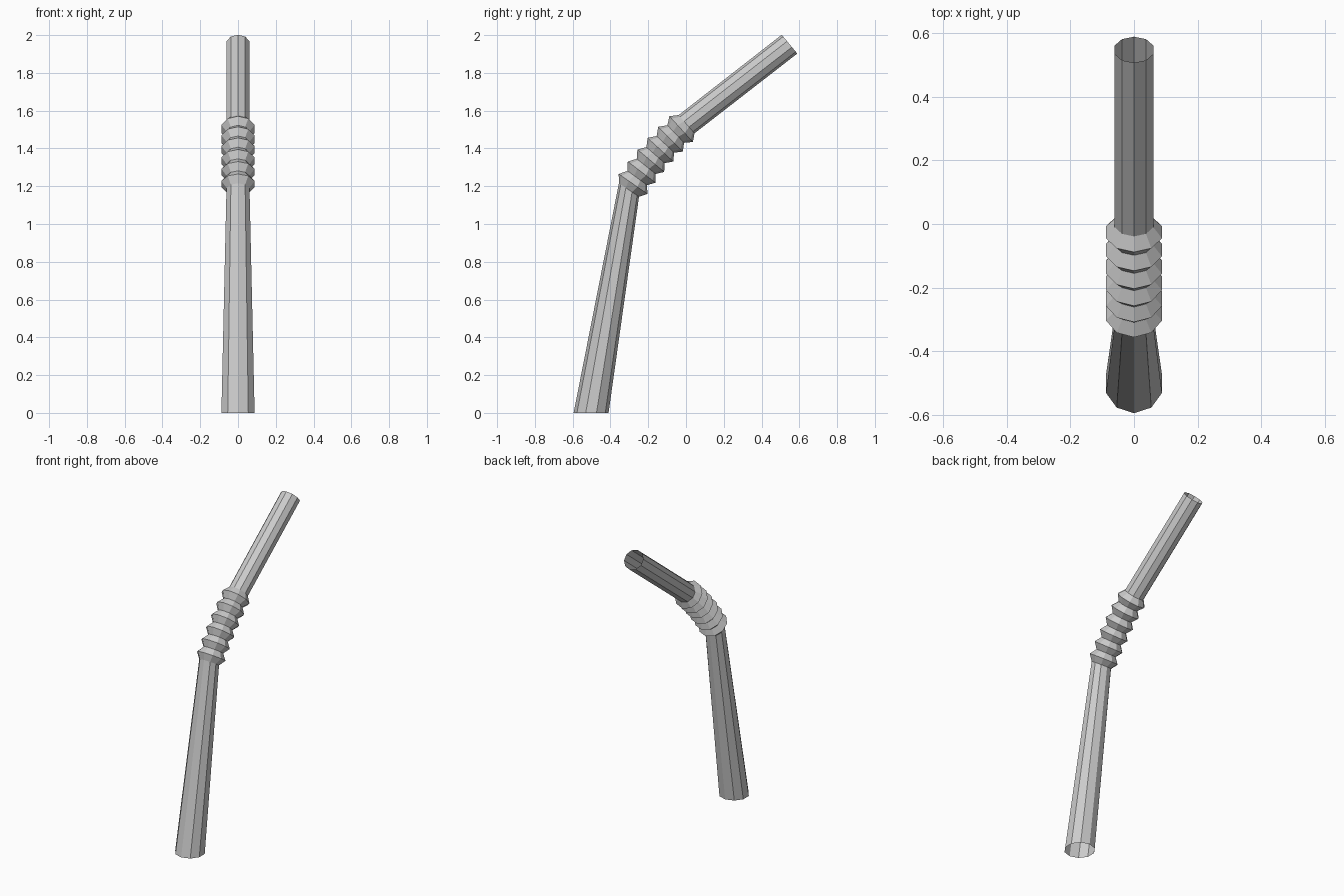
import bpy, bmesh
from math import sin, cos, pi, radians

if "Cube" in bpy.data.objects:
    bpy.data.objects.remove(bpy.data.objects["Cube"])

SIDES = 10
WIDE, NARROW = 0.0925, 0.064


def ring(bm, y, z, r, tilt):
    """Ten-sided loop centred at (0, y, z), its axis tilted from +z towards +y."""
    t = radians(tilt)
    verts = []
    for i in range(SIDES):
        a = pi / 2 + 2 * pi * i / SIDES
        u = r * sin(a)
        verts.append(bm.verts.new((r * cos(a), y + u * cos(t), z - u * sin(t))))
    return verts


# Stations along the straw: (y, z, radius, tilt)
stations = [(-0.5025, 0, WIDE, 0)]

# Bellows: alternating valleys and ridges along a gentle arc
y, z, step = -0.302, 1.180, 0.0387
for k in range(13):
    tilt = 33.5 + 15.5 * k / 12
    stations.append((y, z, WIDE if k % 2 else NARROW, tilt))
    y += step * sin(radians(tilt + 0.6))
    z += step * cos(radians(tilt + 0.6))

# Straight mouth tube
stations.append((0.548, 1.952, 0.0645, 50.5))

# Skin the loops into one open tube
bm = bmesh.new()
loops = [ring(bm, *s) for s in stations]
for a, b in zip(loops, loops[1:]):
    for i in range(SIDES):
        j = (i + 1) % SIDES
        bm.faces.new((a[i], a[j], b[j], b[i]))
bmesh.ops.recalc_face_normals(bm, faces=bm.faces)
mesh = bpy.data.meshes.new("bendy_straw")
bm.to_mesh(mesh)
bm.free()
bpy.context.collection.objects.link(bpy.data.objects.new("bendy_straw", mesh))
